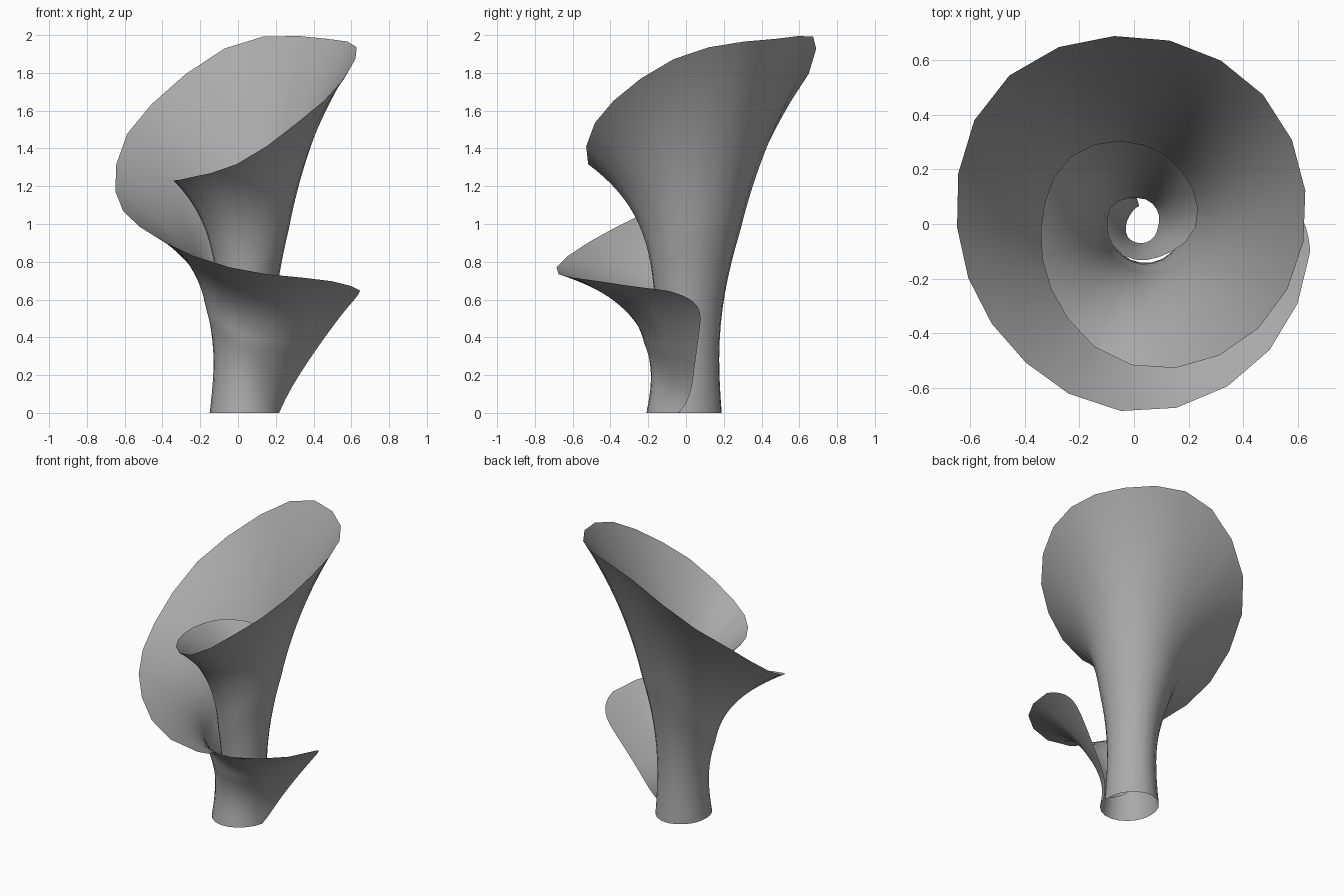
import bpy
import bmesh
from math import cos, sin, radians, pi

default_cube = bpy.data.objects.get("Cube")
if default_cube:
    bpy.data.objects.remove(default_cube, do_unlink=True)

# Sheet sections every 45 degrees, turning clockwise from the outer edge:
# rim radius, rim height, flare exponent, base radius
SECTIONS = [
    (.65, .64, .9, .19), (.68, .7, 3, .19), (.69, .76, 5.2, .2), (.64, .94, 4.8, .19),
    (.65, 1.18, 4.2, .18), (.71, 1.59, 3, .19), (.69, 1.96, 2.3, .2), (.67, 1.98, 2.4, .18),
    (.63, 1.9, 2.8, .17), (.59, 1.62, 4, .16), (.52, 1.32, 5, .15), (.4, 1.24, 5, .14),
    (.34, 1.23, 5, .13), (.34, 1.22, 4, .13), (.3, 1.19, 3, .11), (.26, 1.12, 3, .08),
    (.23, 1.05, 3, .05), (.16, .95, 3, .05), (.13, .85, 3, .05), (.11, .75, 3, .05),
    (.1, .65, 3, .04), (.11, .55, 3, .04), (.13, .45, 2, .04),
]
FIRST_ANGLE, LAST_ANGLE, ANGLE_STEP = 9, 990, 17
ROWS = 28
BASE_CENTRE = (0.03, -0.01)


def section_at(angle):
    """Smoothly interpolate the section table at an angle in degrees."""
    last = len(SECTIONS) - 1
    i = min(int(angle / 45), last - 1)
    f = angle / 45 - i
    before, start, end, after = (SECTIONS[min(max(k, 0), last)] for k in range(i - 1, i + 3))
    return [b + f / 2 * (c - a + f * (2 * a - 5 * b + 4 * c - d + f * (3 * (b - c) + d - a)))
            for a, b, c, d in zip(before, start, end, after)]


def sheet_point(angle, t):
    """Point on the sheet at relative height t, flaring from base to rim."""
    rim_radius, rim_height, flare, base_radius = section_at(angle)
    # The free outer edge bows outwards between its base and its tip
    fade = max(0, 1 - (angle - FIRST_ANGLE) / 45) ** 2
    bowed = radians(angle - 18 * fade * (1 - (2 * t - 1) ** 6))
    direction = (cos(bowed), -sin(bowed))
    blend = t ** flare
    waist = base_radius * (1 - 0.12 * (1 - fade) * sin(pi * min(1, 2 * t)))
    x, y = (((c + waist * d) * (1 - blend) + rim_radius * d * blend)
            for c, d in zip(BASE_CENTRE, direction))
    return x, y, rim_height * t


def column_heights(angle):
    """Relative heights, denser near the rim; the inner turns lift off the ground."""
    lift = min(0.6, max(0, (angle - 370) * 0.0012))
    return [1 - (1 - lift) * (1 - row / ROWS) ** 1.4 for row in range(ROWS + 1)]


def make_material(name, color):
    material = bpy.data.materials.new(name)
    material.use_nodes = True
    material.diffuse_color = color
    material.node_tree.nodes["Principled BSDF"].inputs["Base Color"].default_value = color
    return material


# Rolled trumpet sheet: columns of points joined into a grid
bm = bmesh.new()
angles = list(range(FIRST_ANGLE, LAST_ANGLE, ANGLE_STEP)) + [LAST_ANGLE]
columns = [[bm.verts.new(sheet_point(angle, t)) for t in column_heights(angle)]
           for angle in angles]
for left, right in zip(columns, columns[1:]):
    for row in range(ROWS):
        bm.faces.new((left[row], left[row + 1], right[row + 1], right[row]))
bmesh.ops.recalc_face_normals(bm, faces=bm.faces)
for face in bm.faces:
    face.smooth = True

mesh = bpy.data.meshes.new("rolled_flower_sheet")
bm.to_mesh(mesh)
bm.free()
sheet = bpy.data.objects.new("rolled_flower_sheet", mesh)
bpy.context.collection.objects.link(sheet)
mesh.materials.append(make_material("plain_grey", (0.4, 0.4, 0.4, 1)))
